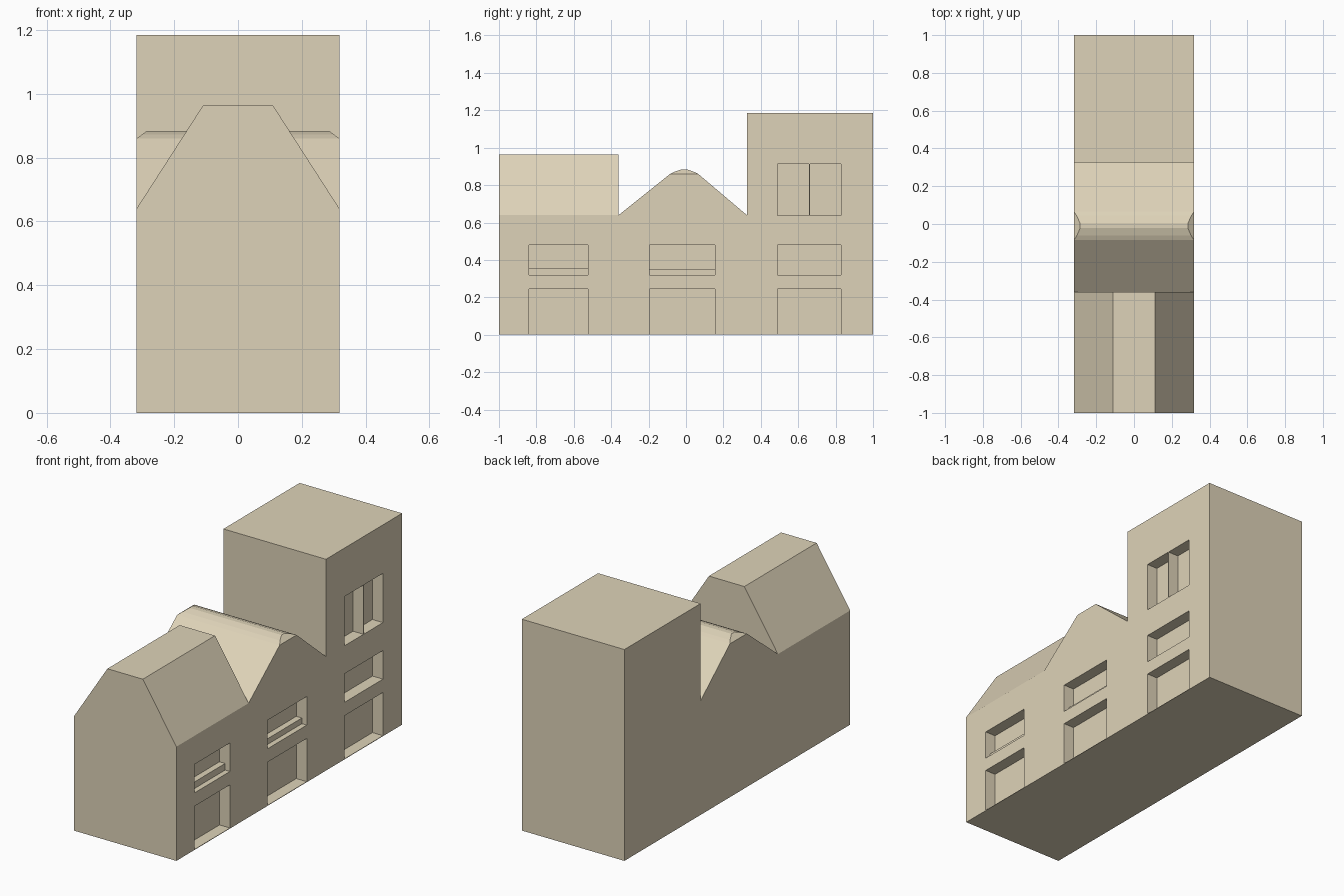
import bpy, bmesh

if "Cube" in bpy.data.objects:
    bpy.data.objects.remove(bpy.data.objects["Cube"])

W = 0.318       # half width of the row
FLOOR = 0.003   # threshold height of the doorways

stone = bpy.data.materials.new("tan stone")
stone.diffuse_color = (0.73, 0.65, 0.48, 1)
stone.use_nodes = True
stone.node_tree.nodes["Principled BSDF"].inputs["Base Color"].default_value = stone.diffuse_color


def prism(name, profile, axis, start, end):
    """Extrude a 2D profile: axis 'x' takes (y, z) points, axis 'y' takes (x, z)."""
    bm = bmesh.new()

    def place(p, d):
        return (d, p[0], p[1]) if axis == 'x' else (p[0], d, p[1])

    a = [bm.verts.new(place(p, start)) for p in profile]
    b = [bm.verts.new(place(p, end)) for p in profile]
    bm.faces.new(a)
    bm.faces.new(b)
    n = len(profile)
    for i in range(n):
        j = (i + 1) % n
        bm.faces.new((a[i], a[j], b[j], b[i]))
    bmesh.ops.recalc_face_normals(bm, faces=bm.faces)
    me = bpy.data.meshes.new(name)
    bm.to_mesh(me)
    bm.free()
    me.materials.append(stone)
    ob = bpy.data.objects.new(name, me)
    bpy.context.collection.objects.link(ob)
    return ob


def combine(target, tool, operation):
    """Bake one boolean into the target and drop the tool object."""
    mod = target.modifiers.new("bool", 'BOOLEAN')
    mod.operation, mod.object, mod.solver = operation, tool, 'EXACT'
    bpy.context.view_layer.update()
    dg = bpy.context.evaluated_depsgraph_get()
    me = bpy.data.meshes.new_from_object(target.evaluated_get(dg))
    target.modifiers.clear()
    target.data = me
    bpy.data.objects.remove(tool)


# Middle gabled house and tall flat-roofed house, one side profile
row = prism("row_of_houses", [
    (-0.36, 0), (1, 0), (1, 1.185), (0.325, 1.185), (0.325, 0.64),
    (0.065, 0.86), (0.045, 0.87), (0.005, 0.884), (-0.022, 0.884),
    (-0.06, 0.872), (-0.085, 0.86), (-0.36, 0.64)], 'x', -W, W)

# Clipped gable ends of the middle roof
for s in (-1, 1):
    clip = prism("gable_clip", [(s * W, 0.86), (s * 0.278, 0.8895), (s * 0.36, 0.95),
                                (s * 0.36, 0.829)], 'y', -0.15, 0.15)
    combine(row, clip, 'DIFFERENCE')

# House with the steep flat-topped roof
house = prism("mansard_house", [(-W, 0), (W, 0), (W, 0.64), (0.11, 0.963),
                                (-0.11, 0.963), (-W, 0.64)], 'y', -1, -0.36)
combine(row, house, 'UNION')

# Recessed openings on the right side: door and window per house
BACK, OUT = W - 0.065, W + 0.05
STEP = W - 0.03


def recess(y0, y1, z0, z1, step=None):
    pts = [(BACK, z1), (OUT, z1), (OUT, z0)]
    pts += [(STEP, z0), (STEP, step), (BACK, step)] if step else [(BACK, z0)]
    combine(row, prism("recess", pts, 'y', y0, y1), 'DIFFERENCE')


for y0, y1, step in ((-0.84, -0.525, 0.357), (-0.195, 0.155, 0.352), (0.49, 0.83, None)):
    recess(y0, y1, FLOOR, 0.245)
    recess(y0, y1, 0.32, 0.48, step)

# Top floor window, split by a thin upright
recess(0.49, 0.658, 0.637, 0.913)
recess(0.662, 0.83, 0.637, 0.913)
